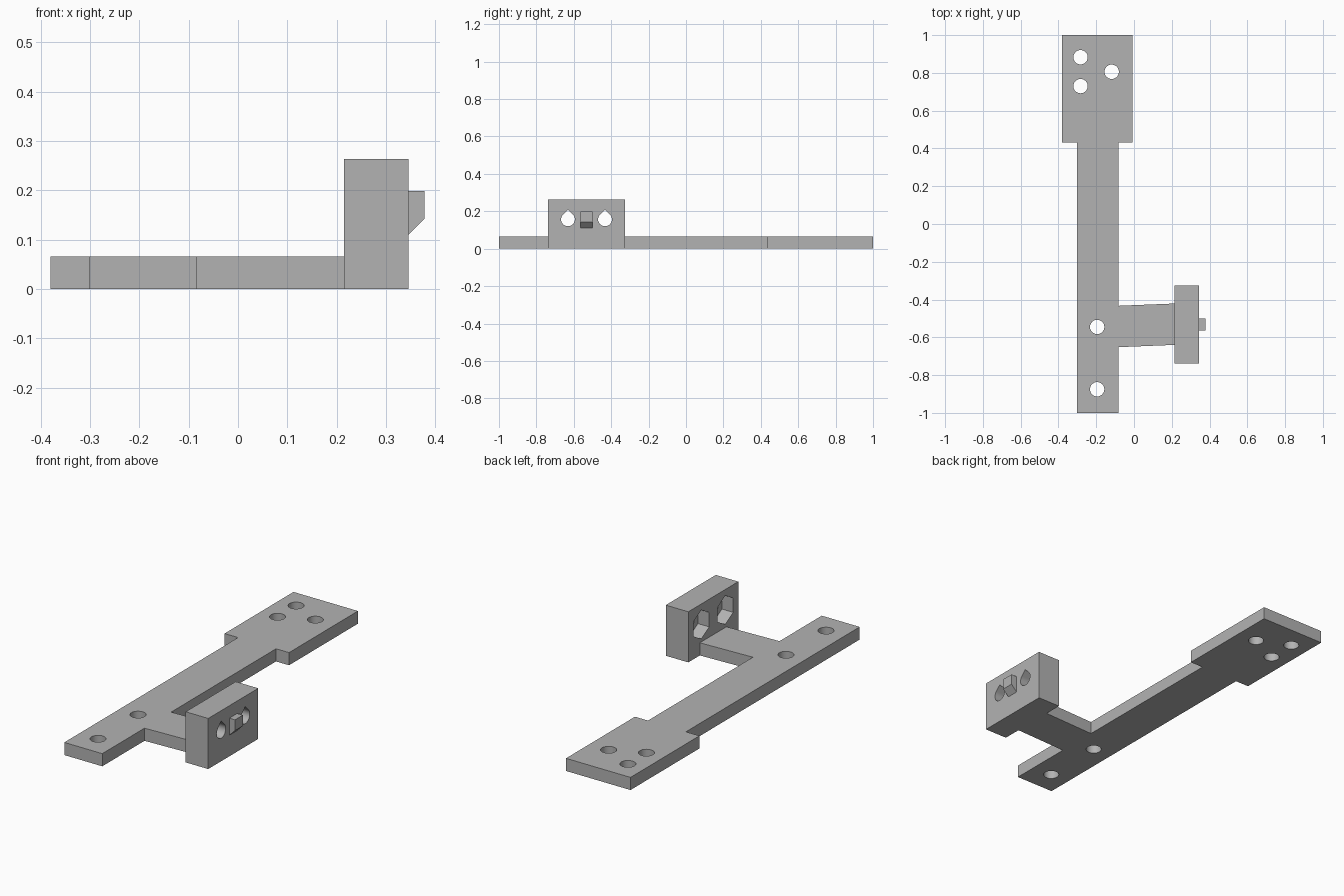
import bpy, bmesh, math
from mathutils import Vector

cube = bpy.data.objects.get("Cube")
if cube:
    bpy.data.objects.remove(cube)

grey = bpy.data.materials.new("plain grey")
grey.use_nodes = True
colour = (0.45, 0.45, 0.45, 1)
grey.diffuse_color = colour
grey.node_tree.nodes["Principled BSDF"].inputs["Base Color"].default_value = colour


def prism(name, points, direction):
    """Extrude a flat outline along a direction."""
    bm = bmesh.new()
    face = bm.faces.new([bm.verts.new(p) for p in points])
    top = bmesh.ops.extrude_face_region(bm, geom=[face])["geom"]
    bmesh.ops.translate(bm, vec=Vector(direction),
                        verts=[v for v in top if isinstance(v, bmesh.types.BMVert)])
    bmesh.ops.recalc_face_normals(bm, faces=bm.faces)
    mesh = bpy.data.meshes.new(name)
    bm.to_mesh(mesh)
    bm.free()
    mesh.materials.append(grey)
    obj = bpy.data.objects.new(name, mesh)
    bpy.context.collection.objects.link(obj)
    return obj


def ring(radius, sides, start=0.0, sweep=math.tau):
    step = sweep / sides
    return [(radius * math.cos(start + i * step), radius * math.sin(start + i * step))
            for i in range(sides)]


def cut(target, cutters):
    """Subtract the cutters, apply the result and remove them."""
    for c in cutters:
        c.hide_render = True
        mod = target.modifiers.new("hole", "BOOLEAN")
        mod.operation, mod.solver, mod.object = "DIFFERENCE", "EXACT", c
    bpy.context.view_layer.update()
    graph = bpy.context.evaluated_depsgraph_get()
    mesh = bpy.data.meshes.new_from_object(target.evaluated_get(graph))
    target.modifiers.clear()
    target.data = mesh
    for c in cutters:
        bpy.data.objects.remove(c)


# Flat plate: wide pad, long strip and side arm
thick = 0.066
outline = [(-0.302, -1), (-0.083, -1), (-0.083, -0.652), (0.215, -0.64),
           (0.215, -0.421), (-0.083, -0.433), (-0.083, 0.432), (-0.008, 0.432),
           (-0.008, 1), (-0.38, 1), (-0.38, 0.432), (-0.302, 0.432)]
plate = prism("mounting_plate", [(x, y, 0) for x, y in outline], (0, 0, thick))

# Screw holes through the plate
centres = [(-0.283, 0.883), (-0.283, 0.73), (-0.118, 0.806),
           (-0.195, -0.545), (-0.195, -0.875)]
cut(plate, [prism("screw_cutter", [(cx + x, cy + y, -0.1) for x, y in ring(0.038, 32)],
                  (0, 0, 0.3)) for cx, cy in centres])

# Upright block at the end of the arm
x0, x1, y0, y1, height = 0.215, 0.345, -0.738, -0.326, 0.264
block = prism("upright_block", [(x0, y0, 0), (x1, y0, 0), (x1, y1, 0), (x0, y1, 0)],
              (0, 0, height))

# Teardrop bores with hexagonal nut pockets on the inner face
mid_y, mid_z = (y0 + y1) / 2, 0.157
quarter = math.pi / 4
teardrop = ring(0.037, 25, 3 * quarter, 6 * quarter * 25 / 24) + [(0, 0.052)]
cutters = []
for side in (-1, 1):
    cy = mid_y + side * 0.099
    for name, shape, start, depth in (("bore_cutter", teardrop, 0.1, 0.4),
                                      ("nut_cutter", ring(0.075, 6, math.pi / 6), x0 - 0.05, 0.115)):
        cutters.append(prism(name, [(start, cy + a, mid_z + b) for a, b in shape],
                             (depth, 0, 0)))
cut(block, cutters)

# Small locating tab with a sloped underside
profile = [(x1, 0.11), (0.378, 0.143), (0.378, 0.199), (x1, 0.199)]
prism("locating_tab", [(x, mid_y - 0.032, z) for x, z in profile], (0, 0.064, 0))

# Smooth bore walls while keeping edges sharp
for obj in (plate, block):
    bpy.ops.object.select_all(action="DESELECT")
    obj.select_set(True)
    bpy.context.view_layer.objects.active = obj
    bpy.ops.object.shade_smooth_by_angle(angle=math.radians(30))
